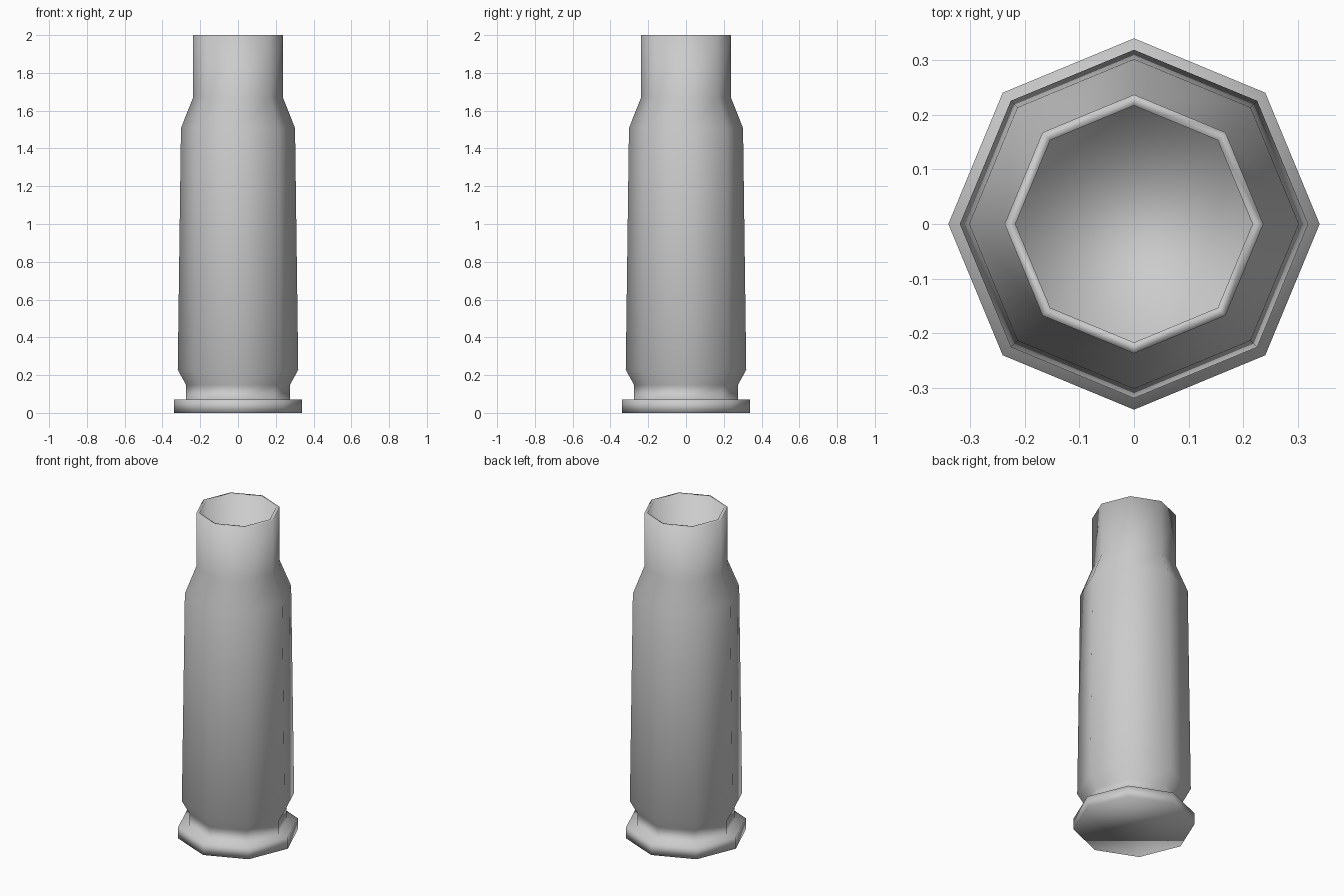
import bpy, bmesh, math

if "Cube" in bpy.data.objects:
    bpy.data.objects.remove(bpy.data.objects["Cube"])

SIDES = 8

# Half profile (radius, height): base, rim, extractor groove, body, shoulder, neck, bore
PROFILE = [
    (0.34, 0.0), (0.34, 0.07),
    (0.275, 0.07), (0.275, 0.148),
    (0.319, 0.228), (0.302, 1.508),
    (0.237, 1.672), (0.237, 2.0),
    (0.217, 2.0), (0.217, 0.15),
]


def lathe(name, profile, sides):
    """Revolve a profile around z and close both ends with a flat cap."""
    bm = bmesh.new()
    rings = []
    for r, z in profile:
        rings.append([bm.verts.new((r * math.cos(2 * math.pi * i / sides),
                                    r * math.sin(2 * math.pi * i / sides), z))
                      for i in range(sides)])
    for low, high in zip(rings, rings[1:]):
        for i in range(sides):
            j = (i + 1) % sides
            bm.faces.new((low[i], low[j], high[j], high[i]))
    bm.faces.new(rings[0][::-1])
    bm.faces.new(rings[-1])
    for f in bm.faces:
        f.smooth = True
    mesh = bpy.data.meshes.new(name)
    bm.to_mesh(mesh)
    bm.free()
    obj = bpy.data.objects.new(name, mesh)
    bpy.context.collection.objects.link(obj)
    return obj


# Hollow eight-sided casing with a closed base
lathe("cartridge_case", PROFILE, SIDES)
